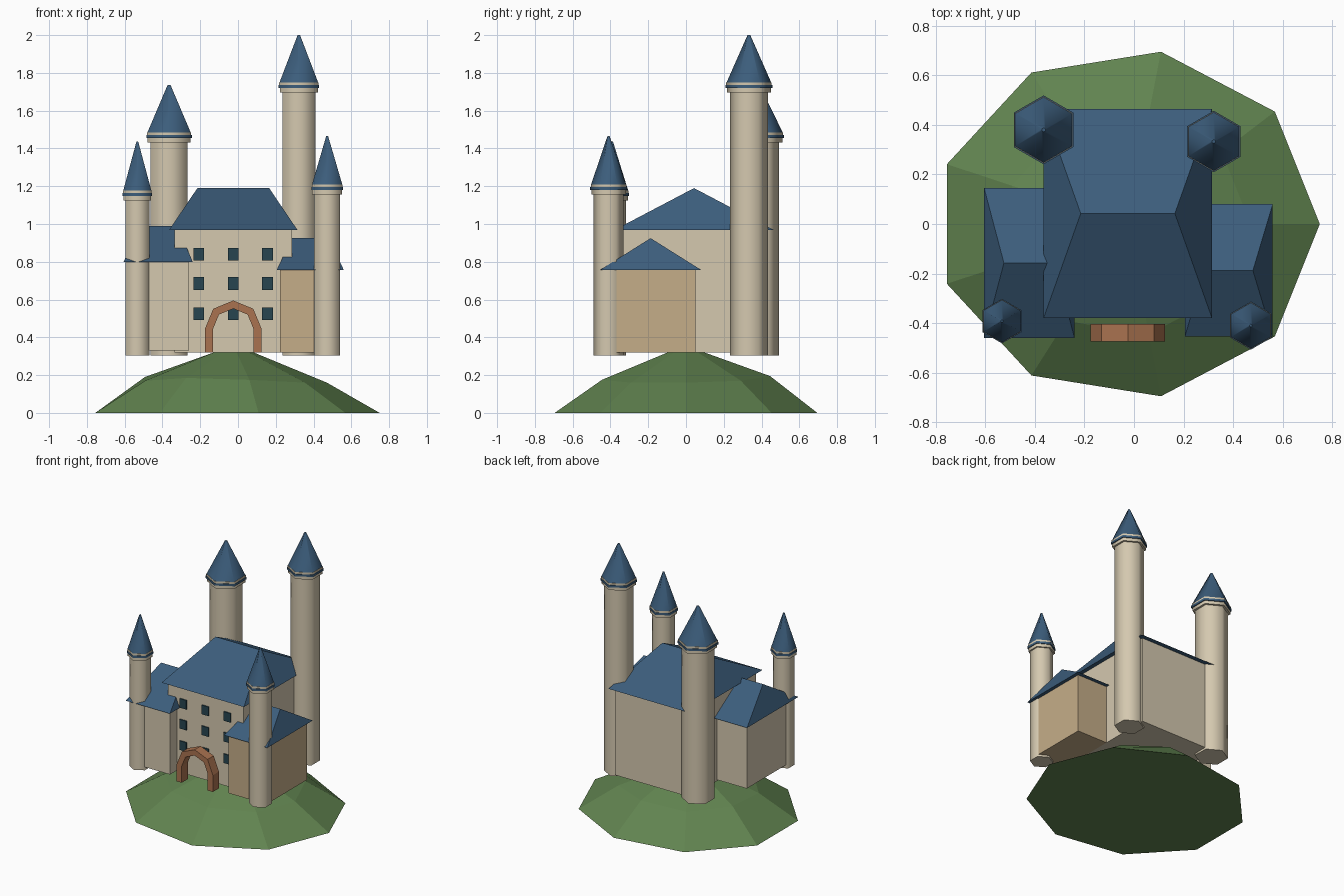
import bpy, bmesh, math

if "Cube" in bpy.data.objects:
    bpy.data.objects.remove(bpy.data.objects["Cube"])


def material(name, rgb):
    m = bpy.data.materials.new(name)
    m.diffuse_color = (*rgb, 1)
    m.use_nodes = True
    m.node_tree.nodes["Principled BSDF"].inputs["Base Color"].default_value = m.diffuse_color
    return m


STONE = material("stone", (0.66, 0.58, 0.43))
TAN = material("tan_stone", (0.56, 0.42, 0.25))
SLATE = material("slate", (0.045, 0.11, 0.20))
GRASS = material("grass", (0.12, 0.23, 0.08))
BRICK = material("brick", (0.40, 0.17, 0.08))
GLASS = material("glass", (0.02, 0.06, 0.08))


def mesh_object(name, verts, faces, mat, smooth=None):
    me = bpy.data.meshes.new(name)
    me.from_pydata(verts, [], faces)
    bm = bmesh.new()
    bm.from_mesh(me)
    bmesh.ops.recalc_face_normals(bm, faces=bm.faces)
    bm.to_mesh(me)
    bm.free()
    me.materials.append(mat)
    ob = bpy.data.objects.new(name, me)
    bpy.context.collection.objects.link(ob)
    if smooth:
        bpy.ops.object.select_all(action='DESELECT')
        bpy.context.view_layer.objects.active = ob
        ob.select_set(True)
        bpy.ops.object.shade_smooth_by_angle(angle=math.radians(smooth))
    return ob


def loft(name, rings, mat, smooth=None):
    """Skin a stack of equal-length rings and close both ends."""
    n = len(rings[0])
    verts = [v for ring in rings for v in ring]
    faces = [list(range(n)), list(range(len(verts) - n, len(verts)))]
    for k in range(len(rings) - 1):
        for i in range(n):
            j = (i + 1) % n
            faces.append([k * n + i, k * n + j, (k + 1) * n + j, (k + 1) * n + i])
    return mesh_object(name, verts, faces, mat, smooth)


def rect(x0, x1, y0, y1, z):
    return [(x0, y0, z), (x1, y0, z), (x1, y1, z), (x0, y1, z)]


def box(name, x0, x1, y0, y1, z0, z1, mat):
    return loft(name, [rect(x0, x1, y0, y1, z0), rect(x0, x1, y0, y1, z1)], mat)


def hip_roof(name, x0, x1, y0, y1, z0, z1, rx0, rx1):
    yc = (y0 + y1) / 2
    verts = rect(x0, x1, y0, y1, z0) + [(rx0, yc, z1), (rx1, yc, z1)]
    faces = [(0, 1, 2, 3), (0, 1, 5, 4), (1, 2, 5), (2, 3, 4, 5), (3, 0, 4)]
    return mesh_object(name, verts, faces, SLATE)


def hexagon(cx, cy, r, z):
    return [(cx + r * math.sin(i * math.pi / 3), cy + r * math.cos(i * math.pi / 3), z)
            for i in range(6)]


def tower(name, cx, cy, r, zc, ztop):
    def part(suffix, profile, mat):
        loft(name + suffix, [hexagon(cx, cy, r * s, z) for s, z in profile], mat, 62)
    part("_shaft", [(0.815, 0.305), (0.815, zc - 0.04)], STONE)
    part("_collar", [(0.94, zc - 0.053), (0.94, zc - 0.03)], STONE)
    part("_band", [(1.0, zc - 0.03), (1.0, zc - 0.014)], SLATE)
    part("_rim", [(0.97, zc - 0.014), (0.97, zc)], STONE)
    part("_spire", [(0.95, zc), (0.06, ztop)], SLATE)


# Hill: nine-sided mound with an uneven middle ring
def hill_ring(s, heights):
    return [(-0.026 + 0.776 * s * math.cos(math.radians(40 * i)),
             0.706 * s * math.sin(math.radians(40 * i)), heights[i]) for i in range(9)]


loft("hill", [hill_ring(1, [0] * 9),
              hill_ring(0.64, [0.16, 0.17, 0.195, 0.18, 0.19, 0.17, 0.185, 0.175, 0.16]),
              hill_ring(0.14, [0.32] * 9)], GRASS)

# Keep and wings
box("keep_walls", -0.335, 0.285, -0.345, 0.43, 0.32, 0.975, STONE)
hip_roof("keep_roof", -0.365, 0.315, -0.38, 0.465, 0.968, 1.19, -0.215, 0.165)
box("left_wing_walls", -0.582, -0.26, -0.43, 0.115, 0.33, 0.81, STONE)
hip_roof("left_wing_roof", -0.605, -0.24, -0.46, 0.145, 0.80, 0.99, -0.525, -0.32)
box("right_wing_walls", 0.222, 0.535, -0.43, 0.05, 0.32, 0.765, TAN)
hip_roof("right_wing_roof", 0.205, 0.56, -0.455, 0.08, 0.757, 0.925, 0.285, 0.48)

# Corner towers
tower("back_left_tower", -0.365, 0.38, 0.139, 1.485, 1.737)
tower("back_right_tower", 0.322, 0.333, 0.124, 1.75, 2.0)
tower("front_left_tower", -0.533, -0.392, 0.09, 1.178, 1.436)
tower("front_right_tower", 0.472, -0.41, 0.097, 1.21, 1.465)

# Windows on the keep front
for r, z in enumerate((0.525, 0.685, 0.84)):
    for c, x in enumerate((-0.208, -0.026, 0.156)):
        box(f"window_{r}_{c}", x - 0.028, x + 0.028, -0.353, -0.335,
            z - 0.034, z + 0.034, GLASS)

# Entrance arch: four-segment half ring on two legs
def arch_line(r, y):
    pts = [(-0.025 + r, y, 0.32)]
    pts += [(-0.025 + r * math.cos(i * math.pi / 4), y, 0.445 + r * math.sin(i * math.pi / 4))
            for i in range(5)]
    return pts + [(-0.025 - r, y, 0.32)]


lines = [arch_line(r, y) for r, y in ((0.15, -0.475), (0.15, -0.403),
                                      (0.107, -0.403), (0.107, -0.475))]
loft("entrance_arch", [list(section) for section in zip(*lines)], BRICK)
